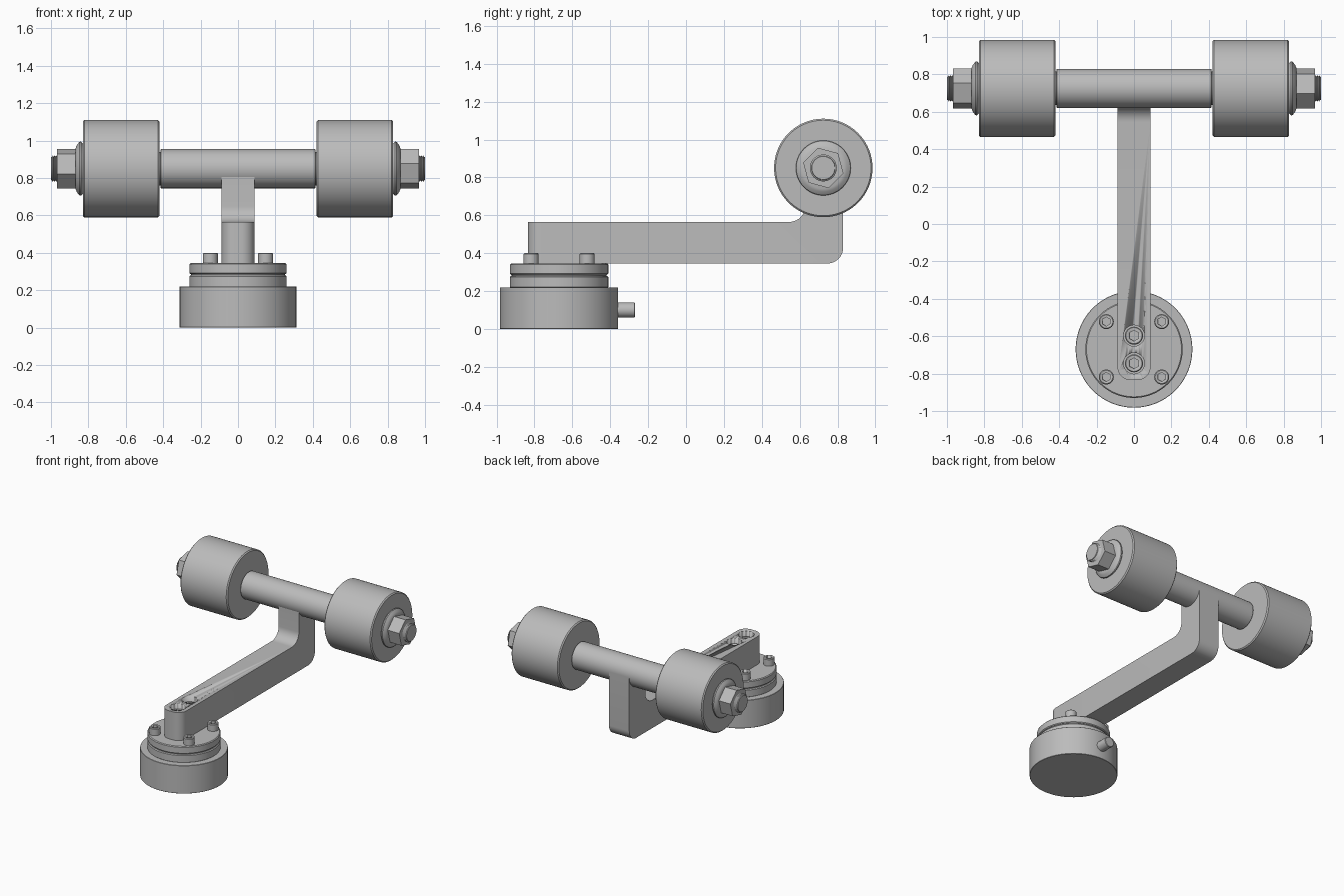
import bpy, bmesh
from math import pi, radians, cos, sin
from mathutils import Matrix, Vector

if "Cube" in bpy.data.objects:
    bpy.data.objects.remove(bpy.data.objects["Cube"], do_unlink=True)

GREY = (0.5, 0.5, 0.5, 1)
steel = bpy.data.materials.new("grey steel")
steel.use_nodes = True
steel.diffuse_color = GREY
steel.node_tree.nodes["Principled BSDF"].inputs["Base Color"].default_value = GREY

BASE_Y = -0.67
AXLE = Vector((0, 0.725, 0.85))


def finish(name, bm, matrix=Matrix()):
    bm.transform(matrix)
    bmesh.ops.recalc_face_normals(bm, faces=bm.faces)
    mesh = bpy.data.meshes.new(name)
    bm.to_mesh(mesh)
    bm.free()
    mesh.materials.append(steel)
    obj = bpy.data.objects.new(name, mesh)
    bpy.context.collection.objects.link(obj)
    bpy.ops.object.select_all(action="DESELECT")
    obj.select_set(True)
    bpy.context.view_layer.objects.active = obj
    bpy.ops.object.shade_smooth_by_angle(angle=radians(30))
    return obj


def lathe(name, profile, matrix=Matrix(), sides=64, turn=0):
    """Stack rings of (radius, height) around z and cap both ends."""
    bm = bmesh.new()
    rings = []
    for r, h in profile:
        angles = [turn + 2 * pi * i / sides for i in range(sides)]
        rings.append([bm.verts.new((r * cos(a), r * sin(a), h)) for a in angles])
    for low, high in zip(rings, rings[1:]):
        for i in range(sides):
            j = (i + 1) % sides
            bm.faces.new((low[i], low[j], high[j], high[i]))
    bm.faces.new(rings[0][::-1])
    bm.faces.new(rings[-1])
    return finish(name, bm, matrix)


def drum(r, low, high, b):
    return [(r - b, low), (r, low + b), (r, high - b), (r - b, high)]


def cut(obj, cutter):
    mod = obj.modifiers.new("cut", "BOOLEAN")
    mod.object = cutter
    mod.solver = "EXACT"
    cutter.hide_render = True
    cutter.hide_set(True)


def at(x, y, z=0):
    return Matrix.Translation((x, y, z))


def socket_screw(name, x, y, low, high, r):
    screw = lathe(name, drum(r, low, high, 0.005), at(x, y), 32)
    hexagon = lathe(name + "_socket_cutter", [(r * 0.6, high - 0.03), (r * 0.6, high + 0.02)],
                    at(x, y), 6, pi / 6)
    cut(screw, hexagon)


# Round base with neck, groove and top plate
lathe("base", drum(0.312, 0, 0.22, 0.002), at(0, BASE_Y), 96)
lathe("neck", drum(0.26, 0.215, 0.28, 0.006), at(0, BASE_Y), 96)
lathe("groove", [(0.25, 0.27), (0.25, 0.295)], at(0, BASE_Y), 96)
lathe("top_plate", drum(0.26, 0.286, 0.345, 0.006), at(0, BASE_Y), 96)
lathe("base_peg", drum(0.04, 0.25, 0.40, 0.003),
      at(0, BASE_Y, 0.1) @ Matrix.Rotation(-pi / 2, 4, "X"), 32)

# Plate screws
for x in (-0.148, 0.148):
    for dy in (-0.148, 0.148):
        side = ("left" if x > 0 else "right") + ("_back" if dy > 0 else "_front")
        socket_screw("plate_screw_" + side, x, BASE_Y + dy, 0.34, 0.4, 0.04)


# Cranked arm: side profile with rounded elbow, extruded across x
def arc(cy, cz, r, start, end, steps=10):
    return [(cy + r * cos(radians(start + (end - start) * i / steps)),
             cz + r * sin(radians(start + (end - start) * i / steps)))
            for i in range(steps + 1)]


outline = [(-0.835, 0.345)] + arc(0.745, 0.43, 0.085, -90, 0)
outline += [(0.83, 0.85), (0.63, 0.85)] + arc(0.545, 0.65, 0.085, 0, -90)
outline += [(-0.835, 0.565)]
bm = bmesh.new()
face = bm.faces.new([bm.verts.new((-0.088, y, z)) for y, z in outline])
extruded = bmesh.ops.extrude_face_region(bm, geom=[face])
bmesh.ops.translate(bm, vec=(0.176, 0, 0),
                    verts=[v for v in extruded["geom"] if isinstance(v, bmesh.types.BMVert)])
nose = [e for e in bm.edges if all(v.co.y < -0.83 for v in e.verts)
        and abs(e.verts[0].co.z - e.verts[1].co.z) > 0.1]
bmesh.ops.bevel(bm, geom=nose, offset=0.07, segments=10, profile=0.5, affect="EDGES")
arm = finish("arm", bm)

# Counterbored arm bolts
for label, y in (("front", -0.745), ("back", -0.597)):
    bore = lathe("arm_bore_cutter_" + label, [(0.056, 0.47), (0.056, 0.6)], at(0, y), 48)
    cut(arm, bore)
    socket_screw("arm_bolt_" + label, 0, y, 0.46, 0.53, 0.048)

# Axle tube and, on each side, roller, washer, nut and threaded end
to_x = Matrix.Translation(AXLE) @ Matrix.Rotation(pi / 2, 4, "Y")
lathe("axle_tube", drum(0.105, -0.415, 0.415, 0.004), to_x)
thread = [(0.06, 0.8)]
for i in range(5):
    x = 0.945 + i * 0.01
    thread += [(0.063, x), (0.071, x + 0.005)]
thread += [(0.063, 0.995), (0.061, 1.0)]
for label, sign in (("left", 1), ("right", -1)):
    place = Matrix.Translation(AXLE) @ Matrix.Rotation(sign * pi / 2, 4, "Y")
    lathe("roller_" + label, drum(0.26, 0.42, 0.83, 0.008), place, 96)
    lathe("roller_spacer_" + label, [(0.09, 0.4), (0.09, 0.43)], place)
    lathe("washer_" + label, [(0.13, 0.825), (0.145, 0.84), (0.143, 0.848),
                              (0.125, 0.862), (0.11, 0.868)], place)
    lathe("nut_" + label, [(0.11, 0.862), (0.11, 0.967)], place, 6, radians(15))
    lathe("threaded_end_" + label, thread, place, 40)
